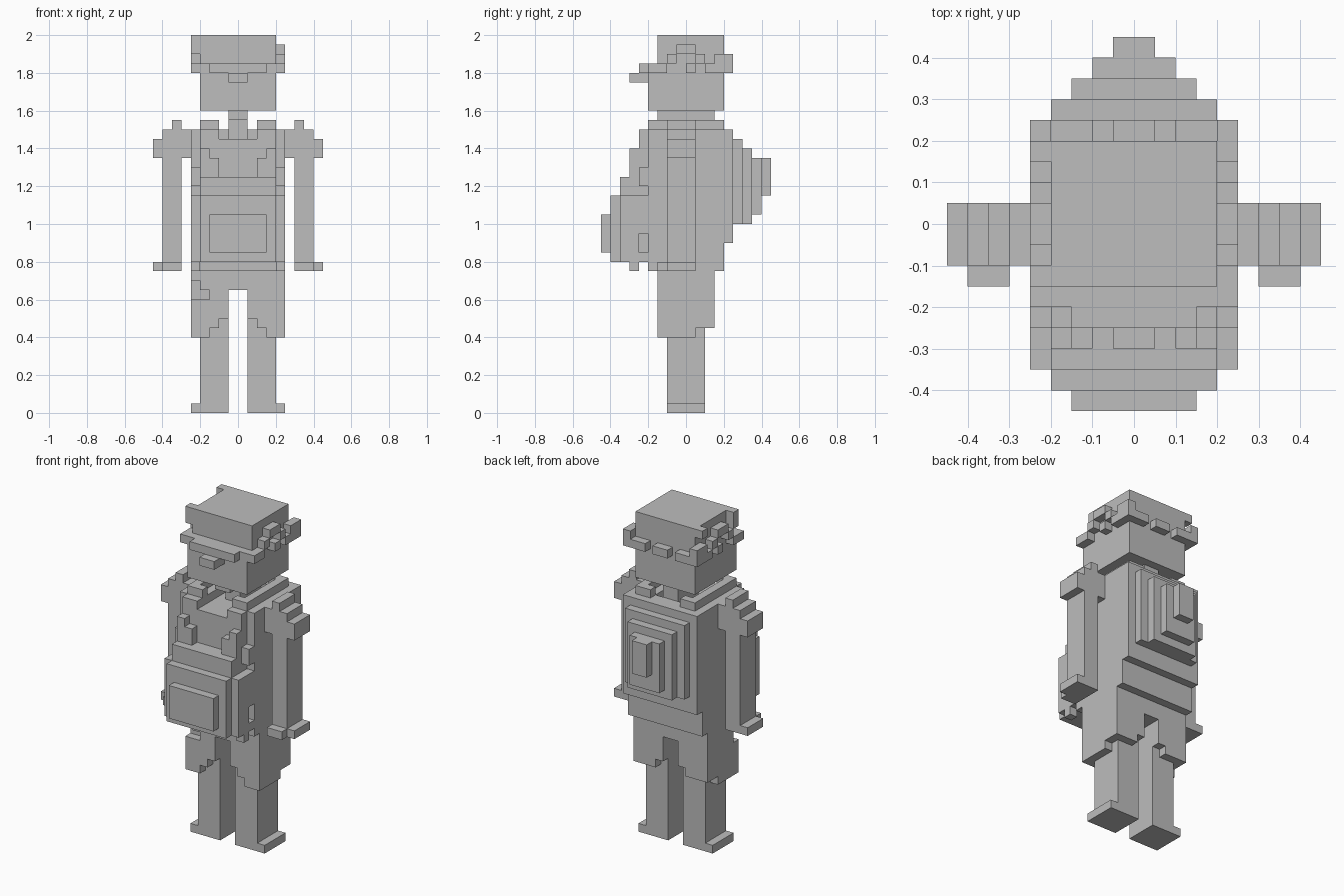
import bpy, bmesh, math
from mathutils import Vector

if "Cube" in bpy.data.objects:
    bpy.data.objects.remove(bpy.data.objects["Cube"])

U = 0.05  # size of one block
grey = bpy.data.materials.new("plain grey")
grey.diffuse_color = (0.51, 0.51, 0.51, 1)
grey.use_nodes = True
grey.node_tree.nodes["Principled BSDF"].inputs["Base Color"].default_value = grey.diffuse_color

parts = {}  # part name -> set of block cells


def cells(x0, x1, y0, y1, z0, z1):
    return {(x, y, z) for x in range(x0, x1) for y in range(y0, y1) for z in range(z0, z1)}


def add(name, *box, both=False):
    c = cells(*box)
    if both:
        c |= {(-1 - x, y, z) for x, y, z in c}
    parts.setdefault(name, set()).update(c)


def cut(name, *box, both=False):
    c = cells(*box)
    if both:
        c |= {(-1 - x, y, z) for x, y, z in c}
    parts[name] -= c


# legs, shoes and trousers with stepped hems
add("legs", 1, 4, -2, 2, 0, 13, both=True)
add("shoes", 1, 5, -2, 2, 0, 1, both=True)
add("trousers", 1, 5, -3, 3, 8, 13, both=True)
add("trousers", -5, 5, -3, 3, 13, 15)
cut("trousers", 1, 5, 1, 3, 8, 9, both=True)
cut("trousers", 1, 3, -3, 3, 8, 9, both=True)
cut("trousers", 1, 2, -3, 3, 9, 10, both=True)
cut("trousers", -5, -4, -3, -2, 12, 14)
cut("trousers", -4, -3, -3, -2, 12, 13)

# torso, shoulder straps and neck
add("torso", -5, 5, -4, 4, 15, 30)
cut("torso", -2, 2, -4, 3, 29, 30)
add("shoulder_straps", 2, 4, -4, 4, 30, 31, both=True)
cut("shoulder_straps", 2, 3, -3, 3, 30, 31, both=True)
add("neck", -1, 1, -3, 3, 29, 32)
cut("neck", -1, 1, -3, -1, 29, 31)

# vest front, chest panel and strap pads
add("vest", -4, 4, -5, -4, 16, 29)
add("vest", 4, 5, -5, -4, 19, 23, both=True)
add("vest", 4, 5, -5, -4, 24, 26, both=True)
add("chest_panel", -4, 4, -6, -5, 16, 27)
cut("chest_panel", -2, 2, -6, -5, 25, 27)
add("strap_pads", 3, 4, -6, -5, 26, 29, both=True)
cut("strap_pads", 3, 4, -6, -5, 28, 29, both=True)
add("strap_pads", 2, 4, -5, -4, 29, 30, both=True)

# belly pouch in stacked layers
add("belly_pouch", -4, 4, -7, -5, 16, 25)
add("belly_pouch", 4, 5, -7, -5, 16, 23, both=True)
add("belly_pouch", -4, 4, -8, -7, 16, 23)
add("pouch_pocket", -3, 3, -9, -8, 17, 21)
add("side_tabs", 4, 5, -6, -5, 15, 16, both=True)
add("side_tabs", 4, 5, -5, -4, 16, 17, both=True)

# backpack in shrinking layers
for i, (w, z0, z1) in enumerate([(5, 18, 30), (4, 20, 29), (3, 20, 28), (2, 21, 27), (1, 23, 27)]):
    add("backpack", -w, w, 4 + i, 5 + i, z0, z1)

# arms with stepped shoulders and hands
add("arms", 6, 8, -2, 1, 15, 30, both=True)
add("shoulders", 5, 9, -2, 1, 27, 29, both=True)
add("shoulders", 5, 8, -2, 1, 29, 30, both=True)
add("shoulders", 6, 7, -2, 1, 30, 31, both=True)
add("hands", 6, 9, -2, 1, 15, 16, both=True)
add("hands", 6, 8, -3, -2, 15, 16, both=True)

# head, brow and nose
add("head", -4, 4, -4, 4, 32, 37)
add("head", -4, 4, -3, 4, 37, 40)
add("brow", -3, 3, -5, -4, 36, 37)
add("nose", -1, 1, -6, -5, 35, 36)
add("nose", -1, 1, -5, -4, 35, 37)

# band and tufts around the head
add("head_band", 4, 5, -4, -2, 36, 37, both=True)
add("head_band", 4, 5, -2, -1, 37, 38, both=True)
add("head_band", 4, 5, -1, 1, 38, 39, both=True)
add("head_band", 4, 5, 1, 2, 37, 38, both=True)
add("head_band", 4, 5, 0, 1, 36, 37, both=True)
add("head_band", 4, 5, 2, 5, 36, 37, both=True)
add("head_band", 2, 5, 4, 5, 36, 37, both=True)
add("head_band", 4, 5, 3, 5, 37, 38, both=True)
add("head_band", -1, 1, 4, 5, 36, 37)
add("head_band", -5, -4, 3, 4, 39, 40)
add("head_band", -5, -4, -3, -2, 38, 40)

# earlier parts own shared cells; hidden faces are left out
solid = set().union(*parts.values())
taken = set()
DIRS = [(1, 0, 0), (-1, 0, 0), (0, 1, 0), (0, -1, 0), (0, 0, 1), (0, 0, -1)]
for name, group in parts.items():
    own = group - taken
    taken |= group
    bm = bmesh.new()
    for c in sorted(own):
        for d in DIRS:
            if tuple(a + b for a, b in zip(c, d)) in solid:
                continue
            n = Vector(d)
            a = Vector((abs(d[1]) + abs(d[2]) > 0 and 1 or 0, 1 if d[0] else 0, 0))
            b = n.cross(a)
            mid = Vector(c) + Vector((0.5, 0.5, 0.5)) + n / 2
            bm.faces.new([bm.verts.new((mid + a * s / 2 + b * t / 2) * U)
                          for s, t in ((-1, -1), (1, -1), (1, 1), (-1, 1))])
    bmesh.ops.remove_doubles(bm, verts=bm.verts[:], dist=0.001)
    bmesh.ops.dissolve_limit(bm, angle_limit=math.radians(1), verts=bm.verts[:], edges=bm.edges[:])
    mesh = bpy.data.meshes.new(name)
    bm.to_mesh(mesh)
    bm.free()
    mesh.materials.append(grey)
    bpy.context.collection.objects.link(bpy.data.objects.new(name, mesh))
